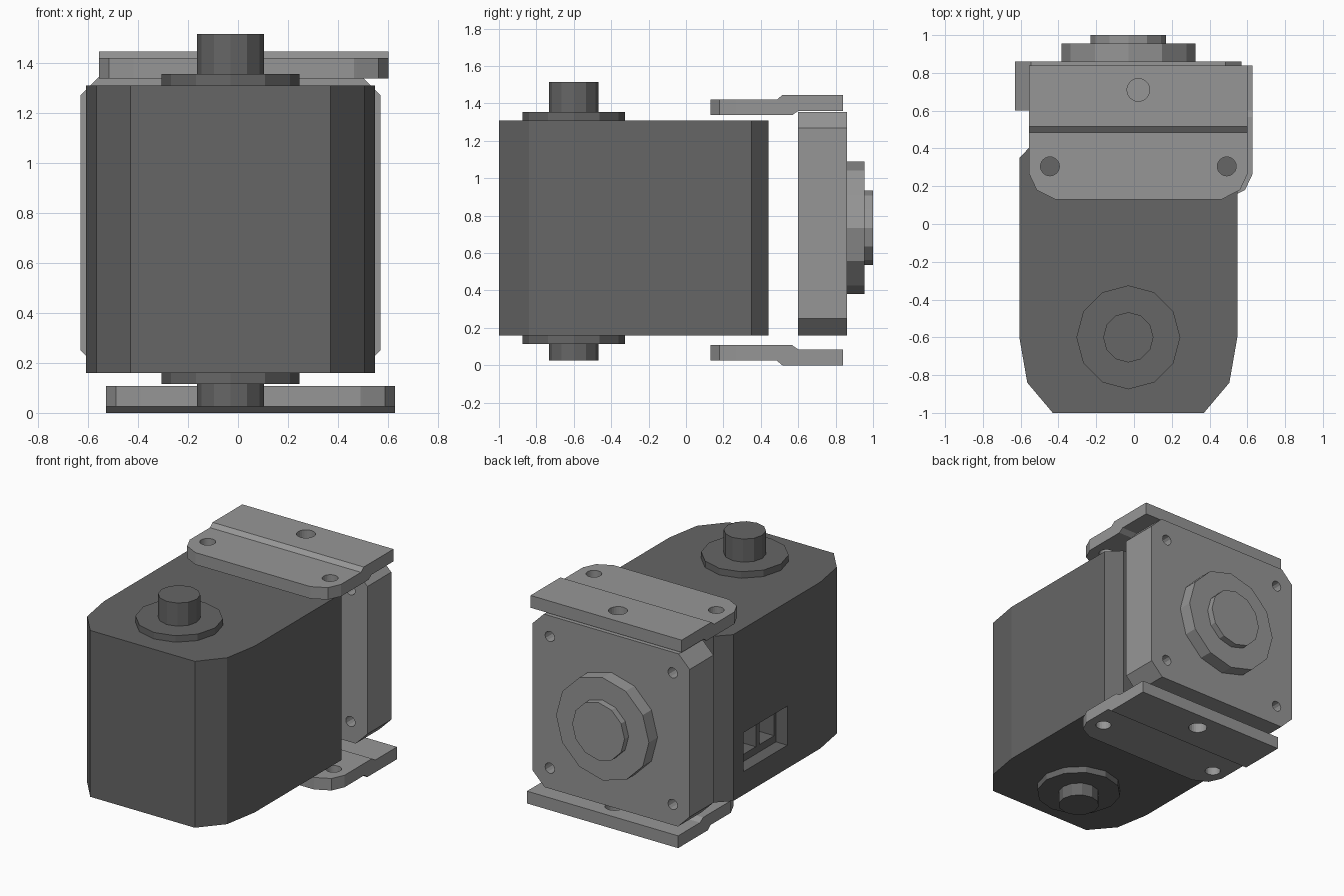
import bpy
import bmesh
from math import radians
from mathutils import Matrix, Vector

cube = bpy.data.objects.get("Cube")
if cube:
    bpy.data.objects.remove(cube, do_unlink=True)


def make_material(name, level):
    mat = bpy.data.materials.new(name)
    mat.use_nodes = True
    color = (level, level, level, 1)
    mat.diffuse_color = color
    mat.node_tree.nodes["Principled BSDF"].inputs["Base Color"].default_value = color
    return mat


DARK = make_material("dark grey", 0.133)
LIGHT = make_material("light grey", 0.305)


def finish(bm, name, mat):
    bmesh.ops.recalc_face_normals(bm, faces=bm.faces)
    mesh = bpy.data.meshes.new(name)
    bm.to_mesh(mesh)
    bm.free()
    mesh.materials.append(mat)
    obj = bpy.data.objects.new(name, mesh)
    bpy.context.collection.objects.link(obj)
    return obj


def prism(name, points, axis, low, high, mat):
    """Extrude a 2D outline along one axis; the outline uses the other two."""
    bm = bmesh.new()
    verts = []
    for p in points:
        co = list(p)
        co.insert("XYZ".index(axis), low)
        verts.append(bm.verts.new(co))
    face = bm.faces.new(verts)
    ext = bmesh.ops.extrude_face_region(bm, geom=[face])
    move = Vector([high - low if a == axis else 0 for a in "XYZ"])
    bmesh.ops.translate(bm, vec=move,
                        verts=[v for v in ext["geom"] if isinstance(v, bmesh.types.BMVert)])
    return finish(bm, name, mat)


def discs(name, centers, radius, depth, axis, mat, sides=12):
    """One or several cylinders along an axis in a single object."""
    turn = Matrix.Rotation(radians(90), 4, "X") if axis == "Y" else Matrix()
    bm = bmesh.new()
    for c in centers:
        bmesh.ops.create_cone(bm, cap_ends=True, segments=sides, radius1=radius,
                              radius2=radius, depth=depth,
                              matrix=Matrix.Translation(c) @ turn)
    return finish(bm, name, mat)


def boxes(name, ranges, mat):
    bm = bmesh.new()
    for lo, hi in ranges:
        lo, hi = Vector(lo), Vector(hi)
        bmesh.ops.create_cube(bm, size=1, matrix=Matrix.Translation((lo + hi) / 2)
                              @ Matrix.Diagonal((*(hi - lo), 1)))
    return finish(bm, name, mat)


def combine(obj, tool, operation="DIFFERENCE"):
    """Apply a boolean and discard the tool object."""
    mod = obj.modifiers.new("cut", "BOOLEAN")
    mod.operation = operation
    mod.solver = "EXACT"
    mod.object = tool
    bpy.context.view_layer.objects.active = obj
    bpy.ops.object.modifier_apply(modifier=mod.name)
    bpy.data.objects.remove(tool, do_unlink=True)


CX = -0.03  # shared centre line of the body, axle and rear plate


def mirrored(half):
    """Close a half outline, given as (offset, height), about the centre line."""
    return [(CX + x, y) for x, y in half] + [(CX - x, y) for x, y in reversed(half)]


# Motor body with chamfered ends
body = prism("motor_body", mirrored([(0.4, -1), (0.535, -0.84), (0.577, -0.6),
                                     (0.577, 0.35), (0.49, 0.44)]),
             "Z", 0.16, 1.31, DARK)

# Connector socket: a shallow recess with two deeper cells
combine(body, boxes("recess_cutter", [((-0.7, -0.24, 0.32), (-0.52, 0.24, 0.59))], DARK))
combine(body, boxes("cell_cutter", [((-0.55, -0.22, 0.37), (-0.38, -0.06, 0.54)),
                                    ((-0.55, -0.02, 0.37), (-0.38, 0.22, 0.54))], DARK))

# Axle flanges and stubs above and below the body
for side, face, flange, tip in (("top", 1.31, 1.355, 1.515), ("bottom", 0.16, 0.115, 0.025)):
    discs(side + "_axle_flange", [(CX, -0.6, (face + flange) / 2)], 0.275,
          abs(flange - face), "Z", DARK)
    discs(side + "_axle_stub", [(CX, -0.6, (flange + tip) / 2)], 0.133,
          abs(tip - flange), "Z", DARK)

# Rear mounting plate with clipped corners and four screw holes
plate = prism("rear_plate", mirrored([(0.51, 0.16), (0.6, 0.25), (0.6, 1.27), (0.515, 1.355)]),
              "Y", 0.6, 0.86, LIGHT)
screws = [(CX + sx * 0.47, 0.73, 0.757 + sz * 0.455) for sx in (-1, 1) for sz in (-1, 1)]
combine(plate, discs("screw_cutter", screws, 0.036, 0.5, "Y", LIGHT))

# Stepped round boss on the back
discs("rear_flange", [(CX, 0.9075, 0.735)], 0.355, 0.095, "Y", LIGHT)
discs("rear_hub", [(CX, 0.9775, 0.735)], 0.2, 0.045, "Y", LIGHT)


def bracket(name, center, flip):
    """Stepped mounting tab, trimmed to a rounded-front outline, with holes."""
    profile = [(0.13, 1.337), (0.567, 1.337), (0.6, 1.36), (0.84, 1.36),
               (0.84, 1.445), (0.515, 1.445), (0.485, 1.42), (0.13, 1.42)]
    if flip:
        profile = [(y, 1.445 - z) for y, z in profile]
    tab = prism(name, profile, "X", center - 0.578, center + 0.578, LIGHT)
    # Clip the two front corners
    for s in (-1, 1):
        clip = [(center + s * x, y) for x, y in
                ((0.45, 0.135), (0.538, 0.18), (0.578, 0.265), (0.7, 0.52), (0.7, 0.0), (0.185, 0.0))]
        combine(tab, prism("corner_cutter", clip, "Z", -0.2, 1.7, LIGHT))
    mid = 0.055 if flip else 1.39
    combine(tab, discs("front_hole_cutter",
                       [(center + s * 0.468, 0.305, mid) for s in (-1, 1)],
                       0.05, 0.4, "Z", LIGHT, 24))
    combine(tab, discs("rear_hole_cutter", [(center, 0.71, mid)], 0.06, 0.4, "Z", LIGHT, 24))


bracket("top_bracket", 0.023, False)
bracket("bottom_bracket", 0.05, True)
